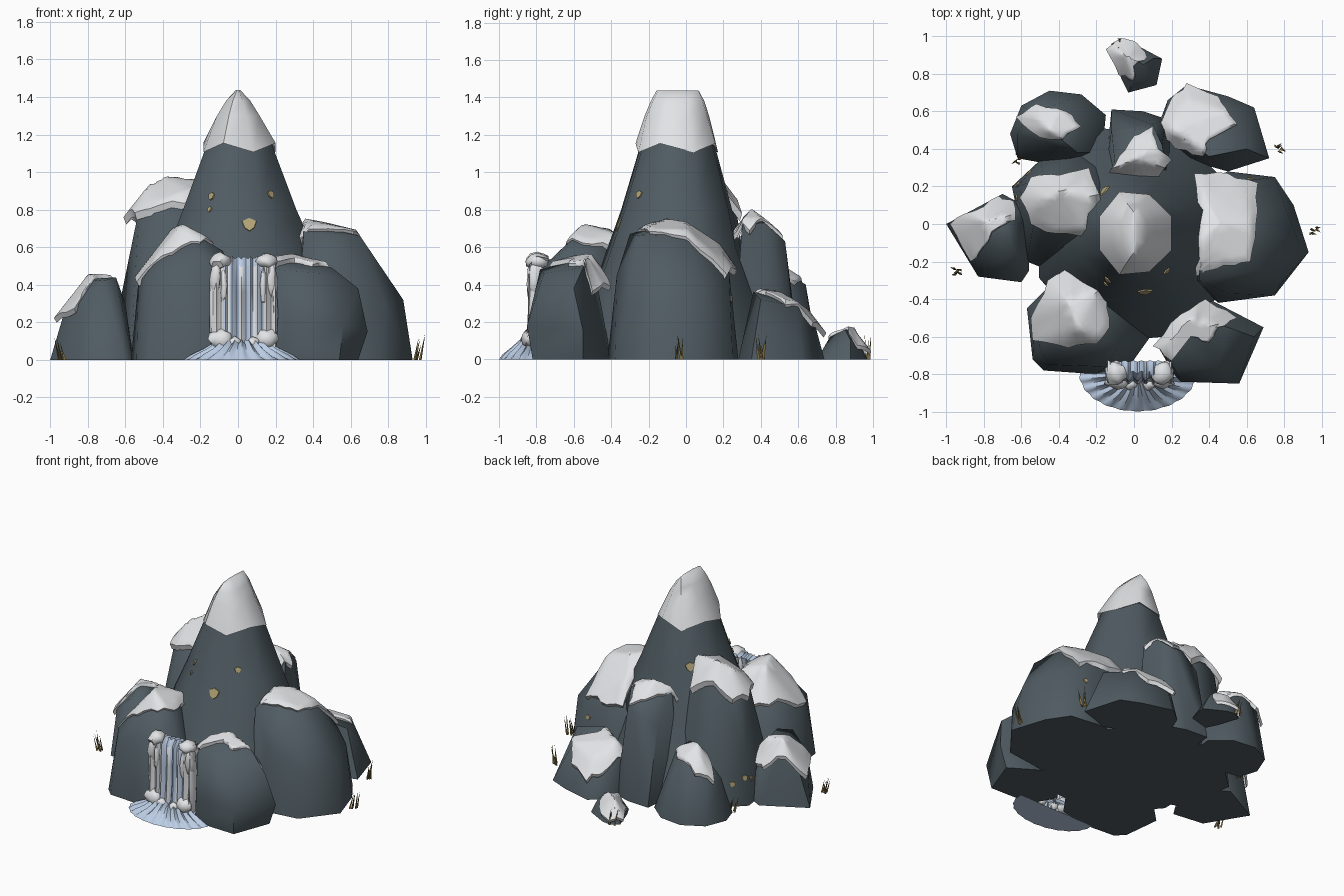
import bpy, bmesh, math, random
from mathutils import Vector
from mathutils.bvhtree import BVHTree

if "Cube" in bpy.data.objects:
    bpy.data.objects.remove(bpy.data.objects["Cube"])

random.seed(4)


def material(name, rgb):
    m = bpy.data.materials.new(name)
    m.diffuse_color = (*rgb, 1)
    m.use_nodes = True
    m.node_tree.nodes["Principled BSDF"].inputs["Base Color"].default_value = m.diffuse_color
    return m


ROCK = material("slate_rock", (0.080, 0.107, 0.124))
SNOW = material("snow_white", (0.76, 0.77, 0.79))
WATER = material("pale_blue_water", (0.50, 0.61, 0.78))
GOLD = material("ore_gold", (0.46, 0.38, 0.19))
GRASS = material("dry_grass", (0.23, 0.17, 0.06))


def finish(bm, name, mats, angle=40):
    bmesh.ops.recalc_face_normals(bm, faces=bm.faces)
    me = bpy.data.meshes.new(name)
    bm.to_mesh(me)
    bm.free()
    ob = bpy.data.objects.new(name, me)
    bpy.context.collection.objects.link(ob)
    for m in mats:
        me.materials.append(m)
    bpy.ops.object.select_all(action='DESELECT')
    ob.select_set(True)
    bpy.context.view_layer.objects.active = ob
    bpy.ops.object.shade_smooth_by_angle(angle=math.radians(angle))
    return ob


def bridge(bm, rings, closed=True):
    for a, b in zip(rings, rings[1:]):
        n = len(a)
        for i in range(n if closed else n - 1):
            j = (i + 1) % n
            bm.faces.new((a[i], a[j], b[j], b[i]))


def snow_cap(name, tree, outline, thick):
    # jagged outline draped over the rock, stiff enough to overhang steep sides
    pts = []
    for p, q in zip(outline, outline[1:] + outline[:1]):
        p, q = Vector(p), Vector(q)
        for k in range(3):
            j = 0.01 if k else 0
            pts.append(p.lerp(q, k / 3) + Vector((random.uniform(-j, j), random.uniform(-j, j))))
    c = sum(pts, Vector((0, 0))) / len(pts)

    def drop(p):
        hit = tree.ray_cast(Vector((p.x, p.y, 3)), Vector((0, 0, -1)))[0]
        return hit.z if hit else -9
    scales = (.1, .25, .4, .55, .68, .8, .9, 1)
    bm = bmesh.new()
    heights = [[drop(c) + thick] * len(pts)]
    last = 0
    for s in scales:
        prev = heights[-1]
        heights.append([max(drop(c.lerp(p, s)) + thick * (1 if s < .95 else .6),
                            prev[i] - 1.25 * (p - c).length * (s - last)) for i, p in enumerate(pts)])
        last = s
    rings = [[bm.verts.new((*c.lerp(p, s), z)) for p, z in zip(pts, zs)] for s, zs in zip(scales, heights[1:])]
    # lip turned under the edge
    rings.append([bm.verts.new((*c.lerp(p, .93), z - thick)) for p, z in zip(pts, heights[-1])])
    bridge(bm, rings)
    bm.faces.new(rings[0])
    finish(bm, name, [SNOW], 50)


def rock(name, base, top, snow, thick=0.026):
    bm = bmesh.new()
    for x, y in base:
        bm.verts.new((x, y, 0))
    for p in top:
        bm.verts.new(p)
    res = bmesh.ops.convex_hull(bm, input=bm.verts)
    loose = {g for k in ('geom_interior', 'geom_unused') for g in res[k] if isinstance(g, bmesh.types.BMVert)}
    bmesh.ops.delete(bm, geom=list(loose), context='VERTS')
    bm.normal_update()
    tree = BVHTree.FromBMesh(bm)
    finish(bm, name, [ROCK], 62)
    snow_cap(name + "_snow", tree, snow, thick)
    return tree


# surrounding boulders, each with its snow cap
rock("left_back_rock",
     [(-.66, .48), (-.6, .63), (-.45, .71), (-.28, .69), (-.15, .58), (-.17, .38), (-.4, .31), (-.62, .35)],
     [(-.62, .48, .3), (-.55, .6, .38), (-.4, .64, .4), (-.28, .5, .44), (-.45, .5, .49), (-.3, .38, .45)],
     [(-.63, .57), (-.5, .46), (-.38, .45), (-.28, .52), (-.36, .6), (-.52, .64)])
rock("right_back_rock",
     [(.12, .5), (.18, .66), (.28, .74), (.5, .68), (.64, .62), (.72, .35), (.5, .28), (.25, .35)],
     [(.2, .5, .34), (.3, .68, .22), (.5, .6, .28), (.4, .36, .36), (.6, .4, .32), (.15, .55, .28)],
     [(.12, .5), (.2, .67), (.28, .75), (.45, .68), (.5, .6), (.55, .53), (.4, .45), (.37, .36), (.22, .4)])
rock("back_rock",
     [(-.15, .3), (-.12, .61), (.05, .6), (.17, .56), (.2, .42), (.18, .25)],
     [(0, .35, .78), (.15, .42, .73), (-.1, .3, .73), (0, .5, .66), (.1, .53, .63), (-.12, .5, .55), (.17, .3, .72)],
     [(-.14, .25), (-.08, .36), (0, .47), (.1, .52), (.13, .4), (.2, .34), (.12, .22), (0, .22)])
tall_left = rock("tall_left_rock",
     [(-.65, .2), (-.57, -.2), (-.2, -.35), (0, -.1), (-.1, .35), (-.3, .39), (-.5, .34)],
     [(-.5, .13, .88), (-.38, .18, .94), (-.2, .17, .93), (-.28, .27, .79), (-.48, .25, .78), (-.53, .03, .79),
      (-.25, -.04, .86), (-.45, -.03, .8), (-.62, .2, .35)],
     [(-.61, .14), (-.55, .25), (-.4, .26), (-.24, .3), (-.17, .1), (-.22, -.06), (-.42, -.05), (-.55, 0)], 0.04)
right = rock("right_rock",
     [(.3, -.3), (.45, -.42), (.75, -.38), (.93, -.15), (.85, .1), (.75, .25), (.5, .28), (.3, .2)],
     [(.34, -.1, .73), (.35, -.3, .67), (.65, -.25, .66), (.45, 0, .71), (.62, 0, .67), (.35, .2, .58), (.6, .23, .47),
      (.88, -.1, .32), (.8, .1, .38), (.5, -.37, .45), (.78, -.32, .3)],
     [(.32, .27), (.5, .27), (.66, .22), (.65, 0), (.62, -.2), (.48, -.22), (.33, -.28), (.3, -.1), (.34, .1)])
rock("front_left_rock",
     [(-.57, -.45), (-.54, -.72), (-.48, -.78), (-.2, -.8), (-.02, -.75), (.08, -.61), (-.1, -.35), (-.4, -.28)],
     [(-.53, -.55, .42), (-.5, -.66, .44), (-.36, -.4, .67), (-.3, -.55, .7), (-.2, -.6, .65), (-.08, -.65, .58),
      (-.2, -.35, .64), (-.15, -.76, .5), (-.45, -.75, .4)],
     [(-.55, -.5), (-.54, -.62), (-.35, -.66), (-.2, -.64), (-.13, -.55), (-.14, -.38), (-.25, -.25), (-.35, -.23),
      (-.46, -.3)])
rock("front_right_rock",
     [(.12, -.64), (.22, -.81), (.54, -.82), (.64, -.55), (.4, -.4), (.25, -.5)],
     [(.2, -.6, .53), (.3, -.5, .54), (.5, -.55, .49), (.64, -.6, .38), (.69, -.55, .15), (.45, -.76, .46),
      (.22, -.78, .48), (.15, -.65, .48), (.56, -.85, .18), (.25, -.84, .2)],
     [(.1, -.65), (.2, -.73), (.3, -.6), (.4, -.63), (.45, -.55), (.55, -.5), (.38, -.4), (.25, -.48)])
rock("left_rock",
     [(-1, 0), (-.7, .16), (-.55, .08), (-.56, -.25), (-.6, -.31), (-.83, -.28)],
     [(-.8, .02, .43), (-.92, .02, .27), (-.68, .05, .42), (-.65, -.12, .44), (-.72, -.2, .42), (-.85, -.18, .3),
      (-.6, 0, .3)],
     [(-.98, 0), (-.87, -.2), (-.8, -.12), (-.72, -.02), (-.63, .02), (-.64, .12), (-.72, .15), (-.85, .07)])
rock("small_back_rock",
     [(-.12, .93), (-.07, .97), (0, .96), (.15, .88), (.12, .74), (-.03, .7), (-.07, .78)],
     [(-.05, .9, .15), (.05, .85, .16), (.1, .88, .1), (0, .77, .12), (-.1, .92, .1)],
     [(-.15, .93), (-.07, .99), (.02, .96), (.07, .89), (0, .84), (0, .76), (-.08, .79)], 0.02)


def loft(name, rings, mat, n=8, jag=0, angle=40, ridge=0.04):
    # stacked ovals given as (z, x min, x max, y min, y max)
    bm = bmesh.new()
    loops = []
    for k, (z, x0, x1, y0, y1) in enumerate(rings):
        loop = []
        for i in range(n):
            a = math.tau * (i + 0.5) / n
            w = 1.07 + ridge * math.cos(3 * a)
            loop.append(bm.verts.new(((x0 + x1) / 2 + (x1 - x0) / 2 * math.cos(a) * w,
                                      (y0 + y1) / 2 + (y1 - y0) / 2 * math.sin(a) * w,
                                      z + (jag * (1 if i % 2 else -1) if k < 2 else 0))))
        loops.append(loop)
    bridge(bm, loops)
    bm.faces.new(loops[0])
    bm.faces.new(loops[-1])
    bm.normal_update()
    tree = BVHTree.FromBMesh(bm)
    finish(bm, name, [mat], angle)
    return tree


# central peak and its snow cap
peak = loft("main_peak", [(0, -.52, .55, -.62, .5), (.6, -.38, .4, -.41, .28), (.8, -.3, .31, -.34, .24),
                          (1.16, -.165, .175, -.235, .145)], ROCK, angle=60)
loft("peak_snow", [(1.14, -.17, .18, -.24, .15), (1.13, -.19, .2, -.265, .167), (1.3, -.115, .115, -.218, .12),
                   (1.38, -.065, .065, -.185, .095), (1.437, -.012, .012, -.155, .065)],
     SNOW, 8, 0.024, 60)


def fleck(name, tree, start, d, r):
    # thin ore plate lying on the rock where the ray lands
    hit, nor, _, _ = tree.ray_cast(Vector(start), d)
    if hit is None:
        return
    if nor.dot(d) > 0:
        nor = -nor
    bm = bmesh.new()
    bmesh.ops.create_cone(bm, cap_ends=True, segments=6, radius1=r, radius2=r * .95, depth=.008)
    for v in bm.verts:
        v.co.x *= 1 + 0.2 * math.sin(v.co.y * 90)
    bmesh.ops.rotate(bm, verts=bm.verts, matrix=nor.to_track_quat('Z', 'Y').to_matrix())
    bmesh.ops.translate(bm, verts=bm.verts, vec=hit + nor * .003)
    finish(bm, name, [GOLD], 20)


# ore on the front, right, back and left faces
for k, (x, z, r) in enumerate(((.06, .72, .038), (-.15, .8, .016), (-.14, .87, .022))):
    fleck(f"front_ore_{k}", peak, (x, -3, z), Vector((0, 1, 0)), r)
fleck("right_ore", peak, (3, -.25, .88), Vector((-1, 0, 0)), .022)
fleck("right_low_ore", right, (3, .24, .32), Vector((-1, 0, 0)), .018)
fleck("back_left_ore", peak, (-.99, 1.01, .87), Vector((.7, -.7, 0)), .032)
for k, (y, z) in enumerate(((.14, .17), (.21, .2), (.27, .16))):
    fleck(f"left_ore_{k}", tall_left, (-3, y, z), Vector((1, 0, 0)), .02)

# waterfall sheet with rippled columns, white and blue strands by column
bm = bmesh.new()
cols, rows = 28, []
for y, z, amp in ((-.73, .53, .004), (-.79, .545, .008), (-.825, .5, .012), (-.83, .36, .014), (-.835, .2, .012),
                  (-.85, .06, .008)):
    rows.append([bm.verts.new((-.14 + .34 * i / cols, y + amp * math.cos(i * 1.7), z + .008 * math.sin(i * 2.3)))
                 for i in range(cols + 1)])
bridge(bm, rows, closed=False)
for f in bm.faces:
    c = f.calc_center_median()
    f.material_index = 1 if abs(c.x - .03) > .11 or (c.z < .5 and math.sin(c.x * 85) > .2) else 0
finish(bm, "waterfall", [WATER, SNOW], 60)


def clump(name, loc, size):
    bm = bmesh.new()
    bmesh.ops.create_icosphere(bm, subdivisions=2, radius=1)
    for v in bm.verts:
        v.co *= random.uniform(.8, 1.15)
        v.co = Vector([loc[i] + v.co[i] * size[i] for i in range(3)])
    finish(bm, name, [SNOW], 60)


# frozen foam at the lip, hanging at the sides and at the foot
for k, s in enumerate((-1, 1)):
    clump(f"lip_foam_{k}", (.03 + s * .125, -.795, .525), (.058, .065, .045))
    clump(f"lip_drip_{k}", (.03 + s * .15, -.81, .43), (.032, .04, .1))
    clump(f"inner_drip_{k}", (.03 + s * .105, -.825, .4), (.018, .025, .1))
    clump(f"side_ice_{k}", (.03 + s * .16, -.79, .26), (.022, .045, .24))
    clump(f"foot_foam_{k}", (.03 + s * .12, -.84, .11), (.065, .04, .055))
    clump(f"foot_foam_inner_{k}", (.03 + s * .05, -.855, .09), (.035, .03, .035))

# scalloped splash fan at the foot, closed underneath
bm = bmesh.new()
rows = []
for rx, ry, z in ((.02, .01, .1), (.13, .09, .095), (.2, .14, .05), (.27, .18, .018), (.31, .2, 0)):
    ring = []
    for i in range(49):
        a = math.radians(172 + 196 * i / 48)
        w = 1 + .012 * math.cos(i * math.pi / 2)
        ring.append(bm.verts.new((.02 + rx * w * math.cos(a), -.797 + ry * w * math.sin(a),
                                  max(0, z + (.01 * math.cos(i * math.pi / 2) if z else 0)))))
    rows.append(ring)
bridge(bm, rows, closed=False)
bm.faces.new(rows[-1])
finish(bm, "splash_pool", [WATER], 60)

# dry grass tufts
for k, (x, y) in enumerate(((.77, .4), (.95, -.03), (-.93, -.24), (-.61, .33), (-.08, .96))):
    bm = bmesh.new()
    for b in range(6):
        p = Vector((x + random.uniform(-.025, .025), y + random.uniform(-.03, .03), 0))
        a, h = random.uniform(0, math.tau), random.uniform(.07, .14)
        ring = [bm.verts.new(p + Vector((math.cos(a + t) * .008, math.sin(a + t) * .008, 0))) for t in (0, 2.1, 4.2)]
        tip = bm.verts.new(p + Vector((.025 * math.copysign(1, x), random.uniform(-.02, .02), h)))
        for i in range(3):
            bm.faces.new((ring[i], ring[(i + 1) % 3], tip))
    finish(bm, f"grass_tuft_{k}", [GRASS], 30)
